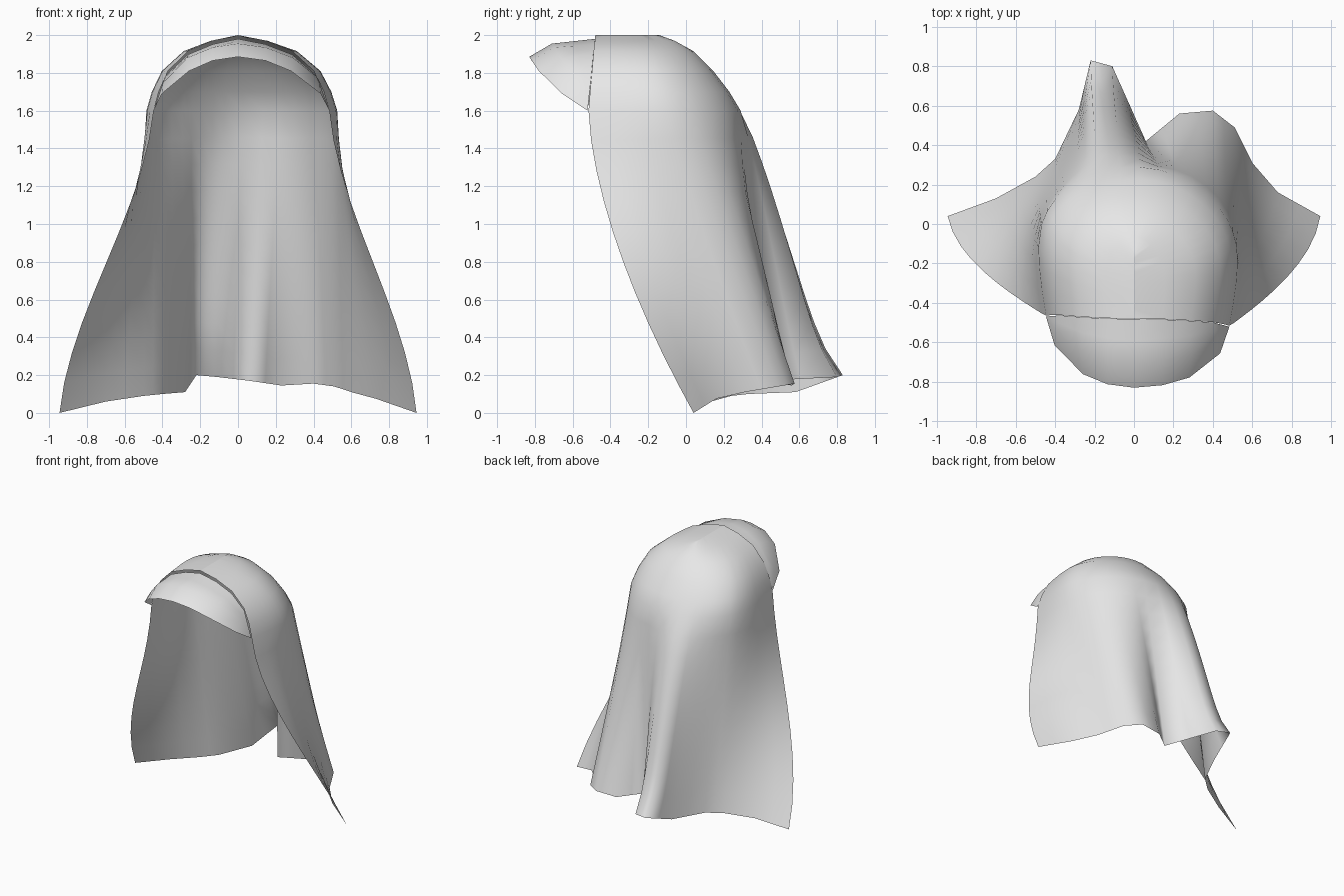
import bpy, bmesh, math
from mathutils import Vector

cube = bpy.data.objects.get("Cube")
if cube:
    bpy.data.objects.remove(cube)

GREY = (0.8, 0.8, 0.8, 1)
mat = bpy.data.materials.new("cloth grey")
mat.use_nodes = True
mat.diffuse_color = GREY
bsdf = next(n for n in mat.node_tree.nodes if n.type == 'BSDF_PRINCIPLED')
bsdf.inputs["Base Color"].default_value = GREY


def sheet(name, rows):
    """Open cloth sheet lofted through rows of equal length."""
    bm = bmesh.new()
    grid = [[bm.verts.new(p) for p in row] for row in rows]
    for r0, r1 in zip(grid, grid[1:]):
        for i in range(len(r0) - 1):
            bm.faces.new((r0[i], r0[i + 1], r1[i + 1], r1[i]))
    bmesh.ops.remove_doubles(bm, verts=bm.verts, dist=0.002)
    me = bpy.data.meshes.new(name)
    bm.to_mesh(me)
    bm.free()
    me.materials.append(mat)
    me.shade_smooth()
    ob = bpy.data.objects.new(name, me)
    bpy.context.collection.objects.link(ob)


def skew(x, y, z):
    """The cloth sits slightly forward and outward on its left side."""
    return Vector((x + 0.04 * abs(x), y - 0.12 * x * abs(x), z))


def horseshoe(u, z, w, front, back):
    """Point on a row open at the front: gently pinched sides and a round back."""
    mid = front + 0.45 * (back - front)
    k = 0.19
    if u < k or u > 1 - k:
        e = min(u, 1 - u) / k
        x = w * (0.92 + 0.08 * math.sin(e * math.pi / 2))
        return skew(-x if u < 0.5 else x, front + (mid - front) * e, z)
    a = (u - k) / (1 - 2 * k) * math.pi
    return skew(-w * math.cos(a), mid + (back - mid) * math.sin(a), z)


# Hem corners: position around the row, then x, y, z, from right to left edge
hem_keys = [Vector(k) for k in (
    (0, -.945, .04, 0), (.13, -.70, .13, .06), (.24, -.50, .24, .09),
    (.31, -.40, .33, .10), (.37, -.28, .58, .11), (.42, -.22, .83, .20),
    (.47, -.11, .80, .19), (.55, .06, .42, .17), (.62, .23, .56, .145),
    (.69, .40, .575, .155), (.75, .51, .49, .14), (.81, .60, .31, .11),
    (.88, .73, .16, .075), (1, .945, .04, 0))]
hem = [hem_keys[0]]
for a, b in zip(hem_keys, hem_keys[1:]):
    hem += [(a + b) / 2, b]

# Crown rows: height, half width, front, back
crown = [(2.0, 0, -.48, -.14), (1.97, .15, -.48, -.06), (1.915, .30, -.48, .04),
         (1.81, .42, -.48, .145), (1.7, .475, -.485, .23), (1.6, .505, -.49, .29)]
rows = [[horseshoe(h[0], *c) for h in hem] for c in crown]

# Drape rows: blend from the shoulder row out to the folded hem
STEPS = 10
for i in range(1, STEPS + 1):
    s = i / STEPS
    row = []
    for u, x, y, z in hem:
        b = horseshoe(u, *crown[-1])
        edge = (2 * u - 1) ** 2
        ridge = math.exp(-((u - 0.44) / 0.07) ** 2)
        # sides belly outward, front edges sweep back late
        fx = s + 0.7 * edge * (s * s * (3 - 2 * s) - s)
        fy = s ** (0.92 + 0.68 * edge)
        # the rear fold leaves early and flares at its tip
        fy += ridge * (0.85 * s ** 0.8 + 0.15 * s ** 10 - fy)
        row.append(Vector((b.x + (x - b.x) * fx, b.y + (y - b.y) * fy,
                           b.z + (z - b.z) * s)))
    rows.append(row)
sheet("hood_drape", rows)

# Brim over the opening: half rows from centre to corner, mirrored
corner = (.465, -.495, 1.6)
half_rows = [
    [(0, -.83, 1.885), (.14, -.815, 1.865), (.27, -.77, 1.81), (.42, -.635, 1.69), corner],
    [(0, -.71, 1.955), (.14, -.695, 1.935), (.28, -.655, 1.88), (.415, -.565, 1.745), corner],
    [(0, -.59, 1.968), (.14, -.58, 1.943), (.275, -.56, 1.89), (.40, -.52, 1.78), corner],
    [(0, -.482, 1.98), (.138, -.482, 1.952), (.276, -.482, 1.897), (.39, -.482, 1.795), corner]]
sheet("front_brim", [[skew(*p) for p in [(-x, y, z) for x, y, z in h[:0:-1]] + h]
                     for h in half_rows])
